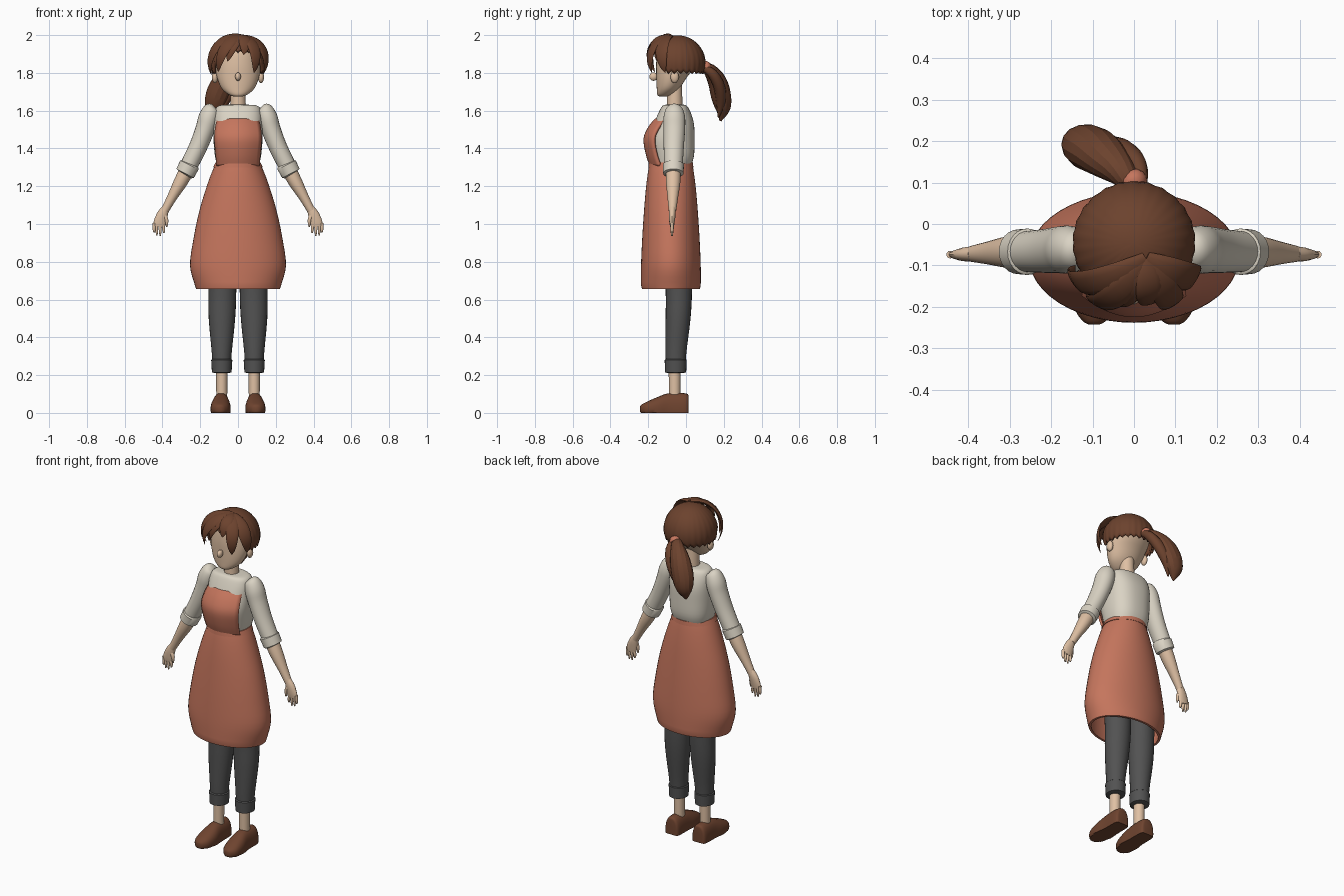
import bpy, bmesh, math
from mathutils import Vector, Matrix


def material(name, rgb):
    m = bpy.data.materials.new(name)
    m.diffuse_color = (*rgb, 1)
    return m


SKIN = material("skin", (0.74, 0.53, 0.37))
SHIRT = material("cream shirt", (0.70, 0.65, 0.55))
APRON = material("terracotta apron", (0.56, 0.18, 0.11))
PANTS = material("charcoal trousers", (0.085, 0.085, 0.085))
HAIR = material("brown hair", (0.15, 0.055, 0.027))
SHOE = material("brown shoe", (0.16, 0.058, 0.029))


def finish(name, bm, mat, angle=40):
    bmesh.ops.recalc_face_normals(bm, faces=bm.faces)
    me = bpy.data.meshes.new(name)
    bm.to_mesh(me)
    bm.free()
    me.materials.append(mat)
    me.shade_smooth()
    me.set_sharp_from_angle(angle=math.radians(angle))
    ob = bpy.data.objects.new(name, me)
    bpy.context.collection.objects.link(ob)
    return ob


def smooth(rings, sub=4):
    """Catmull-Rom interpolation of tuples."""
    out, n = [], len(rings)
    for i in range(n - 1):
        p = [rings[max(0, min(n - 1, i + k))] for k in (-1, 0, 1, 2)]
        for s in range(sub):
            t = s / sub
            out.append(tuple(0.5 * (2 * b + (c - a) * t + (2*a - 5*b + 4*c - d) * t*t
                                    + (3*b - a - 3*c + d) * t**3) for a, b, c, d in zip(*p)))
    return out + [rings[-1]]


def loft(name, rings, mat, ref=(1, 0, 0), axis=None, n=24, power=1.0, floor=None, angle=40):
    """Skin rings (x, y, z, half width along ref, half width across)."""
    bm = bmesh.new()
    pts = [Vector(r[:3]) for r in rings]
    loops = []
    for i, r in enumerate(rings):
        t = Vector(axis) if axis else pts[min(i + 1, len(pts) - 1)] - pts[max(i - 1, 0)]
        t.normalize()
        u = Vector(ref)
        u = (u - t * u.dot(t)).normalized()
        v = t.cross(u)
        loop = []
        for k in range(n):
            c, s = math.cos(2 * math.pi * k / n), math.sin(2 * math.pi * k / n)
            c, s = (math.copysign(abs(q) ** power, q) for q in (c, s))
            p = pts[i] + u * c * r[3] + v * s * r[4]
            if floor is not None:
                p.z = max(p.z, floor)
            loop.append(bm.verts.new(p))
        loops.append(loop)
    for a, b in zip(loops, loops[1:]):
        for k in range(n):
            j = (k + 1) % n
            bm.faces.new((a[k], a[j], b[j], b[k]))
    bm.faces.new(loops[0])
    bm.faces.new(loops[-1])
    return finish(name, bm, mat, angle)


def ball(name, loc, size, mat):
    bm = bmesh.new()
    bmesh.ops.create_uvsphere(bm, u_segments=20, v_segments=12, radius=1,
                              matrix=Matrix.Translation(loc) @ Matrix.Diagonal((*size, 1)))
    return finish(name, bm, mat)


UP = (0, 0, 1)

# Torso
loft("shirt_body", smooth([(0, -.075, 1.30, .108, .098), (0, -.07, 1.36, .122, .112),
     (0, -.077, 1.45, .13, .122), (0, -.064, 1.53, .13, .106), (0, -.06, 1.59, .125, .085),
     (0, -.06, 1.625, .105, .065), (0, -.06, 1.632, .045, .045)]), SHIRT, axis=UP, n=40, power=.82)

# Apron skirt with a hollow hem
outer = smooth([(0, -.08, 1.328, .113, .112), (0, -.08, 1.27, .14, .122), (0, -.08, 1.18, .172, .133),
                (0, -.08, 1.06, .207, .143), (0, -.08, .92, .236, .152), (0, -.08, .78, .254, .158),
                (0, -.08, .675, .228, .158)])
hem = [(0, -.08, .655, .222, .153), (0, -.08, .655, .208, .14), (0, -.08, .70, .214, .142),
       (0, -.08, .85, .22, .138), (0, -.08, 1.1, .17, .12)]
loft("apron_skirt", outer + hem, APRON, axis=UP, n=48)
loft("apron_waistband", [(0, -.08, 1.30, .131, .119), (0, -.08, 1.325, .12, .117)], APRON, axis=UP, n=48)

# Apron bib, a curved panel
bm = bmesh.new()
rows = smooth([(1.31, -.186, .11), (1.37, -.206, .115), (1.45, -.218, .122), (1.51, -.194, .117), (1.555, -.158, .107)])
grid = [[bm.verts.new((w * a / 6, y + .05 * (a / 6) ** 2, z)) for a in range(-6, 7)] for z, y, w in rows]
for a, b in zip(grid, grid[1:]):
    for k in range(12):
        bm.faces.new((a[k], a[k + 1], b[k + 1], b[k]))
bib = finish("apron_bib", bm, APRON)
mod = bib.modifiers.new("thickness", "SOLIDIFY")
mod.thickness, mod.offset = .014, 0

# Neck and head
loft("neck", [(0, -.06, 1.60, .042, .042), (0, -.06, 1.76, .038, .038)], SKIN, axis=UP)
loft("head", smooth([(0, -.122, 1.674, .018, .018), (0, -.112, 1.685, .05, .04), (0, -.094, 1.72, .088, .061),
     (0, -.075, 1.78, .112, .082), (0, -.05, 1.85, .121, .108), (0, -.05, 1.92, .108, .098),
     (0, -.05, 1.965, .06, .06), (0, -.05, 1.975, .01, .01)]), SKIN, axis=UP, n=32)
ball("nose", (0, -.172, 1.78), (.015, .022, .022), SKIN)

# Hair cap: shell with a high front opening and a serrated rim
C = Vector((0, -.045, 1.85))
bm = bmesh.new()
N, M, R = 104, 14, .149
cap = []
for k in range(N):
    phi = 2 * math.pi * k / N
    f = min(1, max(0, (-math.sin(phi) - .35) / .4))
    f = f * f * (3 - 2 * f)
    tooth = abs((k % 4) - 2) / 2
    limit = math.radians(112 - 46 * f - 6 * tooth)
    col = []
    for j in range(1, M + 1):
        th = limit * j / M
        r = R * (1 - .025 * tooth * (j / M) ** 2)
        col.append(bm.verts.new(C + r * Vector((math.sin(th) * math.cos(phi),
                                               math.sin(th) * math.sin(phi), math.cos(th)))))
    cap.append(col)
pole = bm.verts.new(C + Vector((0, 0, R)))
for k in range(N):
    a, b = cap[k], cap[(k + 1) % N]
    bm.faces.new((pole, a[0], b[0]))
    for j in range(M - 1):
        bm.faces.new((a[j], a[j + 1], b[j + 1], b[j]))
hair = finish("hair_cap", bm, HAIR, 30)
mod = hair.modifiers.new("thickness", "SOLIDIFY")
mod.thickness, mod.offset = .014, -1

# Fringe: flat pointed locks fanning from the parting over the forehead
root = Vector((.028, -.085, 1.99)) - C
tips = [((-.142, -.10, 1.79), .036), ((-.105, -.165, 1.805), .036), ((-.055, -.185, 1.86), .032),
        ((.03, -.195, 1.895), .034), ((.085, -.18, 1.80), .036), ((.138, -.11, 1.80), .038)]
for i, (tip, w) in enumerate(tips):
    d = Vector(tip) - C
    rings = []
    for s in range(13):
        t = s / 12
        p = C + root.normalized().slerp(d.normalized(), t) * (
            root.length * (1 - t) + d.length * t + .018 * math.sin(math.pi * t))
        width = w * max(.03, math.sin(math.pi * (.12 + .88 * t)) ** .7 if t < 1 else 0)
        rings.append((*p, width, .011 * max(.1, 1 - t ** 3)))
    loft(f"fringe_lock_{i + 1}", rings, HAIR, ref=root.cross(d), n=12)

# Ponytail, side lock and hair tie
loft("ponytail", smooth([(0, .085, 1.835, .02, .02), (-.03, .125, 1.815, .036, .035),
     (-.075, .165, 1.755, .058, .05), (-.108, .185, 1.68, .063, .054), (-.125, .195, 1.61, .048, .04),
     (-.128, .182, 1.545, .005, .005)]), HAIR, n=14, angle=22)
loft("ponytail_lock", smooth([(.02, .09, 1.83, .012, .015), (.008, .14, 1.795, .024, .026),
     (-.03, .175, 1.73, .034, .03), (-.07, .185, 1.65, .026, .026), (-.10, .172, 1.565, .004, .004)]),
     HAIR, n=12)
loft("hair_tie", [(.006, .088, 1.838, .025, .025), (.002, .096, 1.834, .032, .032),
                  (-.004, .108, 1.828, .032, .032), (-.01, .116, 1.824, .025, .025)], APRON)

# Paired parts
for s, side in ((-1, "left"), (1, "right")):
    def limb(name, rings, mat, sub=4, **kw):
        mirrored = [(r[0] * s, *r[1:]) for r in rings]
        return loft(f"{side}_{name}", smooth(mirrored, sub) if sub else mirrored, mat, **kw)

    ball(f"{side}_ear", (.122 * s, -.06, 1.778), (.016, .022, .032), SKIN)

    # Arm: sleeve, rolled cuff, forearm
    Y = (0, 1, 0)
    limb("sleeve", [(.128, -.062, 1.625, .012, .012), (.137, -.062, 1.612, .042, .04),
                    (.155, -.062, 1.565, .057, .053), (.175, -.062, 1.50, .057, .051),
                    (.215, -.065, 1.40, .053, .048), (.275, -.067, 1.28, .048, .046)], SHIRT, ref=Y)
    limb("sleeve_cuff", [(.255, -.067, 1.318, .05, .048), (.257, -.067, 1.313, .056, .054),
                         (.28, -.067, 1.268, .054, .052), (.283, -.067, 1.263, .044, .042)], SHIRT, 0, ref=Y)
    limb("forearm", [(.265, -.067, 1.295, .04, .04), (.305, -.068, 1.22, .038, .036),
                     (.35, -.07, 1.14, .028, .026), (.388, -.072, 1.07, .02, .021)], SKIN, ref=Y)

    # Hand: palm, four fingers, thumb
    limb("palm", [(.383, -.072, 1.085, .018, .02), (.40, -.073, 1.05, .018, .029),
                  (.413, -.074, 1.01, .014, .033), (.418, -.074, .985, .010, .030)], SKIN, ref=Y, n=16)
    for i, (x, z) in enumerate(((.393, .952), (.412, .936), (.430, .938), (.444, .955))):
        limb(f"finger_{i + 1}", [(.36 * .12 + x * .88 + .01, -.074, 1.005, .009, .009),
                                 (x, -.074, .97, .009, .008), (x, -.074, z, .004, .004)], SKIN, 3, ref=Y, n=10)
    limb("thumb", [(.39, -.076, 1.05, .011, .012), (.378, -.08, 1.02, .010, .010),
                   (.377, -.08, .985, .004, .004)], SKIN, 3, ref=Y, n=10)

    # Leg: trousers, rolled cuff, ankle
    limb("trouser_leg", [(.085, -.045, .95, .08, .08), (.083, -.038, .65, .074, .07),
                         (.085, -.042, .5, .07, .066), (.086, -.053, .32, .053, .055),
                         (.086, -.055, .225, .048, .05)], PANTS, axis=UP)
    limb("trouser_cuff", [(.086, -.055, .285, .05, .052), (.086, -.055, .28, .056, .058),
                          (.086, -.055, .215, .052, .056), (.086, -.055, .21, .036, .038)], PANTS, 0, axis=UP)
    limb("ankle", [(.086, -.06, .24, .03, .032), (.086, -.06, .09, .029, .03)], SKIN, 0, axis=UP)

    # Shoe with flat sole
    limb("shoe", [(.09, .014, .02, .026, .065), (.09, .0, .02, .044, .083), (.09, -.09, .02, .047, .084),
                  (.092, -.15, .02, .053, .064), (.095, -.205, .02, .047, .04), (.096, -.234, .02, .028, .025),
                  (.096, -.243, .02, .012, .014)], SHOE, axis=(0, 1, 0), power=.85, floor=0)
